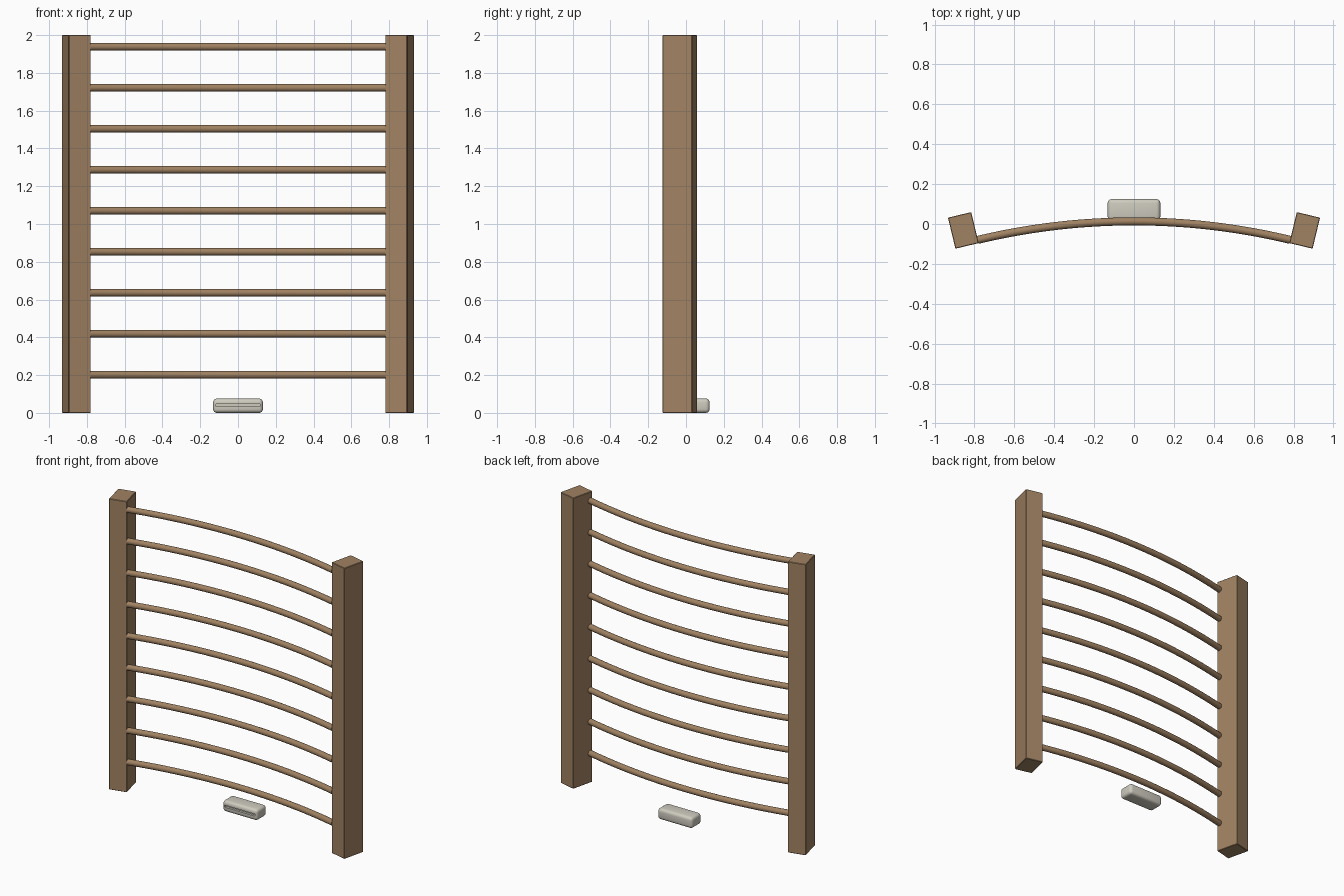
import bpy, bmesh, math
from mathutils import Matrix, Vector

cube = bpy.data.objects.get("Cube")
if cube:
    bpy.data.objects.remove(cube, do_unlink=True)


def material(name, rgb):
    m = bpy.data.materials.new(name)
    m.use_nodes = True
    m.diffuse_color = (*rgb, 1)
    m.node_tree.nodes["Principled BSDF"].inputs["Base Color"].default_value = (*rgb, 1)
    return m


wood = material("warm brown wood", (0.352, 0.223, 0.122))
shell = material("pale grey plastic", (0.62, 0.60, 0.52))


def box(name, size, centre, mat, turn=0.0, bevel=0.0, segments=1):
    bm = bmesh.new()
    bmesh.ops.create_cube(bm, size=1)
    bmesh.ops.scale(bm, vec=size, verts=bm.verts)
    if bevel:
        bmesh.ops.bevel(bm, geom=bm.edges[:], offset=bevel, segments=segments,
                        profile=0.5, affect='EDGES')
    bmesh.ops.transform(bm, matrix=Matrix.Translation(centre) @ Matrix.Rotation(turn, 4, 'Z'),
                        verts=bm.verts)
    mesh = bpy.data.meshes.new(name)
    bm.to_mesh(mesh)
    bm.free()
    mesh.materials.append(mat)
    obj = bpy.data.objects.new(name, mesh)
    bpy.context.collection.objects.link(obj)
    return obj


def smooth(obj, angle=35):
    bpy.ops.object.select_all(action='DESELECT')
    obj.select_set(True)
    bpy.context.view_layer.objects.active = obj
    bpy.ops.object.shade_smooth_by_angle(angle=math.radians(angle))


# Two upright posts, turned to follow the arc of the rungs
TILT = math.radians(13.5)
for side, label in ((1, "left"), (-1, "right")):
    box(label + "_post", (0.12, 0.16, 2.0), (side * 0.856, -0.032, 1.0), wood,
        turn=-side * TILT, bevel=0.003)

# Bowed round rungs: a ring swept along a shallow arc
RADIUS, ROD, SIDES, STEPS = 3.36, 0.02, 20, 32
CROWN = 0.013


def rung(name, z):
    bm = bmesh.new()
    rings = []
    for i in range(STEPS + 1):
        a = TILT * (2 * i / STEPS - 1)
        out = Vector((math.sin(a), math.cos(a), 0))
        hub = Vector((0, CROWN - RADIUS, z)) + out * RADIUS
        ring = []
        for k in range(SIDES):
            t = math.tau * k / SIDES
            ring.append(bm.verts.new(hub + ROD * (out * math.cos(t) + Vector((0, 0, math.sin(t))))))
        rings.append(ring)
    for r, s in zip(rings, rings[1:]):
        for k in range(SIDES):
            n = (k + 1) % SIDES
            bm.faces.new((r[k], r[n], s[n], s[k]))
    bm.faces.new(rings[0])
    bm.faces.new(rings[-1])
    bmesh.ops.recalc_face_normals(bm, faces=bm.faces)
    mesh = bpy.data.meshes.new(name)
    bm.to_mesh(mesh)
    bm.free()
    mesh.materials.append(wood)
    obj = bpy.data.objects.new(name, mesh)
    bpy.context.collection.objects.link(obj)
    smooth(obj)


for i in range(9):
    rung(f"rung_{i + 1}", 0.202 + 0.217 * i)

# Small rounded control unit at the foot, with a slot along its front
unit = box("control_unit", (0.264, 0.107, 0.076), (0, 0.0715, 0.038), shell,
           bevel=0.02, segments=4)
cutter = box("slot_cutter", (0.235, 0.03, 0.014), (0, 0.018, 0.04), shell)
cutter.hide_render = True
cutter.hide_viewport = True
cut = unit.modifiers.new("slot", 'BOOLEAN')
cut.operation = 'DIFFERENCE'
cut.solver = 'EXACT'
cut.object = cutter
smooth(unit)
